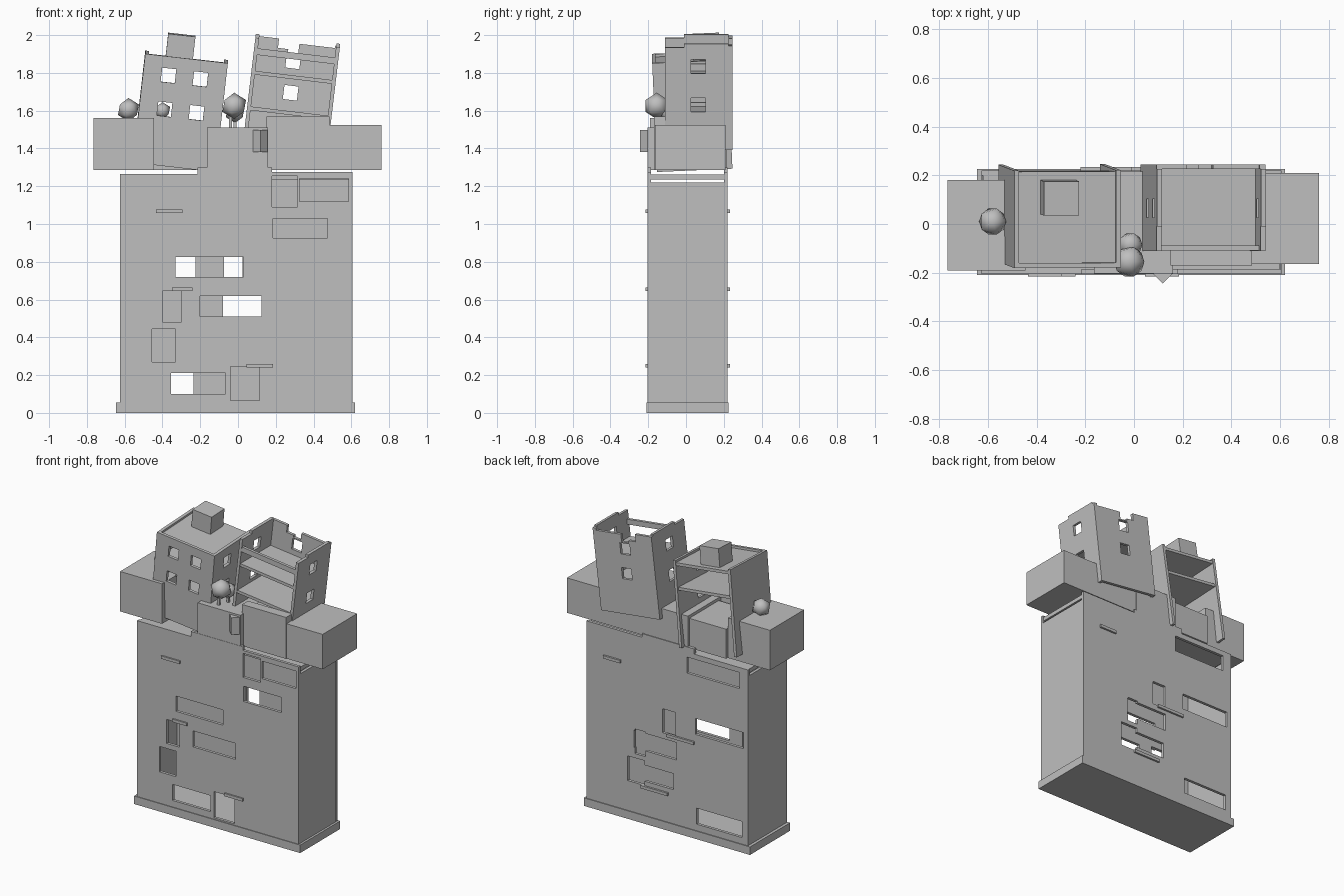
import bpy, bmesh, math
from mathutils import Matrix

if "Cube" in bpy.data.objects:
    bpy.data.objects.remove(bpy.data.objects["Cube"])

stone = bpy.data.materials.new("plain_grey")
stone.diffuse_color = (0.52, 0.52, 0.52, 1)
stone.use_nodes = True
stone.node_tree.nodes["Principled BSDF"].inputs["Base Color"].default_value = stone.diffuse_color
IDENT = Matrix.Identity(4)


def finish(name, bm, frame=IDENT):
    bmesh.ops.recalc_face_normals(bm, faces=bm.faces)
    me = bpy.data.meshes.new(name)
    bm.to_mesh(me)
    bm.free()
    me.materials.append(stone)
    ob = bpy.data.objects.new(name, me)
    bpy.context.collection.objects.link(ob)
    ob.matrix_world = frame
    return ob


def box(name, x, y, z, frame=IDENT):
    bm = bmesh.new()
    bmesh.ops.create_cube(bm, size=1)
    for v in bm.verts:
        for i, (lo, hi) in enumerate((x, y, z)):
            v.co[i] = lo if v.co[i] < 0 else hi
    return finish(name, bm, frame)


def panel(name, axis, at, u, v, holes=(), frame=IDENT, thick=0.02):
    """Upright wall centred on axis = at, with (u0, u1, v0, v1) openings."""
    us = sorted({*u, *[min(max(c, u[0]), u[1]) for h in holes for c in h[:2]]})
    vs = sorted({*v, *[min(max(c, v[0]), v[1]) for h in holes for c in h[2:]]})
    bm = bmesh.new()
    grid = {}

    def vert(i, j):
        if (i, j) not in grid:
            a, b = us[i], vs[j]
            grid[i, j] = bm.verts.new((a, at, b) if axis == "y" else (at, a, b))
        return grid[i, j]

    for i in range(len(us) - 1):
        for j in range(len(vs) - 1):
            a, b = (us[i] + us[i + 1]) / 2, (vs[j] + vs[j + 1]) / 2
            if not any(h[0] < a < h[1] and h[2] < b < h[3] for h in holes):
                bm.faces.new([vert(i, j), vert(i + 1, j), vert(i + 1, j + 1), vert(i, j + 1)])
    ob = finish(name, bm, frame)
    mod = ob.modifiers.new("thickness", "SOLIDIFY")
    mod.thickness, mod.offset = thick, 0
    return ob


def square(u, v, s=0.075):
    return (u - s / 2, u + s / 2, v - s / 2, v + s / 2)


def ball(name, pos, r):
    bm = bmesh.new()
    bmesh.ops.create_icosphere(bm, subdivisions=1, radius=r)
    ob = finish(name, bm, Matrix.Translation(pos))
    for p in ob.data.polygons:
        p.use_smooth = True


# Main block: hollow shell with scattered openings
X0, X1 = -0.625, 0.605
shoulders = [(X0, -0.215, 1.265, 1.4), (0.18, X1, 1.275, 1.4)]
front_holes = [
    (-0.33, 0.03, 0.72, 0.825), (-0.20, 0.125, 0.51, 0.62), (-0.355, -0.065, 0.10, 0.21),
    (-0.40, -0.30, 0.48, 0.645), (-0.455, -0.33, 0.27, 0.445), (-0.04, 0.115, 0.065, 0.245),
    (0.185, 0.475, 0.925, 1.03), (0.18, 0.315, 1.09, 1.255), (0.325, 0.585, 1.12, 1.24)]
back_holes = [
    (-0.56, -0.16, 1.12, 1.23), (-0.59, -0.225, 0.715, 0.825), (-0.58, -0.235, 0.10, 0.21),
    (-0.075, 0.025, 0.66, 0.825), (0.155, 0.235, 0.46, 0.63), (-0.08, 0.24, 0.50, 0.62),
    (-0.06, 0.29, 0.29, 0.40), (0.16, 0.29, 0.26, 0.43)]
panel("front_wall", "y", -0.195, (X0, X1), (0, 1.30), front_holes + shoulders)
panel("back_wall", "y", 0.21, (X0, X1), (0, 1.30), back_holes + shoulders)
for n, x in (("left", X0 + 0.011), ("right", X1 - 0.011)):
    panel(n + "_side_wall", "x", x, (-0.185, 0.20), (0, 1.22))
box("block_roof", (X0 + 0.005, X1 - 0.005), (-0.185, 0.20), (1.235, 1.262))
box("block_floor", (X0, X1), (-0.2, 0.215), (0, 0.03))

# Plinth strips around the foot
for n, y in (("front", (-0.21, -0.2)), ("back", (0.215, 0.226))):
    box(n + "_plinth", (-0.645, 0.62), y, (0, 0.055))
for n, x in (("left", (-0.645, X0)), ("right", (X1, 0.62))):
    box(n + "_plinth", x, (-0.21, 0.226), (0, 0.055))

# Small ledges, repeated half a turn round on the back
for a, b, z in ((-0.435, -0.295, 1.067), (-0.35, -0.24, 0.655), (0.045, 0.185, 0.25)):
    box("front_ledge", (a, b), (-0.215, -0.2), (z - 0.01, z + 0.01))
for a, b, z in ((0.34, 0.47, 1.067), (-0.22, -0.01, 0.655), (-0.02, 0.185, 0.25)):
    box("back_ledge", (a, b), (0.215, 0.233), (z - 0.01, z + 0.01))

# Overhanging boxes and centre block
box("left_overhang", (-0.765, -0.445), (-0.19, 0.18), (1.285, 1.56))
box("right_overhang", (0.16, 0.76), (-0.165, 0.21), (1.285, 1.525))
box("right_step", (0.15, 0.485), (-0.17, -0.105), (1.285, 1.57))
box("left_infill", (-0.445, -0.165), (-0.12, 0.2), (1.287, 1.49))
box("centre_block", (-0.165, 0.16), (-0.203, 0.215), (1.287, 1.51))

# Turned lantern on the centre block
box("lantern", (-0.027, 0.027), (-0.027, 0.027), (1.38, 1.497),
    Matrix.Translation((0.118, -0.205, 0)) @ Matrix.Rotation(math.radians(45), 4, "Z"))

# Left leaning tower: open at the back
L = (Matrix.Translation((-0.338, 0.045, 1.309)) @ Matrix.Rotation(math.radians(2.5), 4, "X")
     @ Matrix.Rotation(math.radians(6.5), 4, "Y"))
panel("left_tower_front", "y", -0.19, (-0.22, 0.22), (0, 0.58),
      [square(u, w) for u in (-0.085, 0.085) for w in (0.30, 0.48)], L)
for n, x, holes in (("left", -0.21, []), ("right", 0.21, [square(-0.05, 0.48), square(-0.05, 0.3)])):
    panel("left_tower_%s_wall" % n, "x", x, (-0.18, 0.20), (0, 0.58), holes, L)
box("left_tower_roof", (-0.2, 0.2), (-0.18, 0.195), (0.545, 0.565), L)
box("left_tower_floor", (-0.2, 0.2), (-0.18, 0.19), (0.38, 0.4), L)
box("chimney", (-0.11, 0.035), (0.02, 0.16), (0.56, 0.69), L)

# Right leaning tower: open at the front with a ragged top
R = Matrix.Translation((0.251, 0.07, 1.419)) @ Matrix.Rotation(math.radians(6.8), 4, "Y")
panel("right_tower_back", "y", 0.165, (-0.225, 0.225), (0, 0.555),
      [square(-0.005, 0.277), square(-0.012, 0.444), (-0.10, 0.01, 0.505, 0.6),
       (0.01, 0.2, 0.54, 0.6), (-0.045, 0.01, 0.49, 0.6)], R)
for n, x in (("left", -0.215), ("right", 0.215)):
    panel("right_tower_%s_wall" % n, "x", x, (-0.18, 0.155), (0, 0.565),
          [square(-0.005, 0.24), square(-0.005, 0.445), (-0.18, -0.08, 0.545, 0.6)], R)
for n, w in (("lower", 0.17), ("upper", 0.36)):
    box("right_tower_%s_floor" % n, (-0.205, 0.205), (-0.175, 0.155), (w - 0.01, w + 0.01), R)
box("right_tower_rail", (-0.205, 0.205), (-0.178, -0.158), (0.455, 0.49), R)

# Round bushes and short stems
ball("left_bush", (-0.58, 0.01, 1.605), 0.062)
ball("front_bush", (-0.02, -0.155, 1.625), 0.07)
ball("rear_bush", (-0.015, -0.085, 1.59), 0.055)
for x, y in ((-0.04, -0.15), (-0.015, -0.085)):
    box("bush_stem", (x - 0.008, x + 0.008), (y - 0.008, y + 0.008), (1.50, 1.58))
ball("inner_bush", (-0.40, -0.05, 1.60), 0.045)
